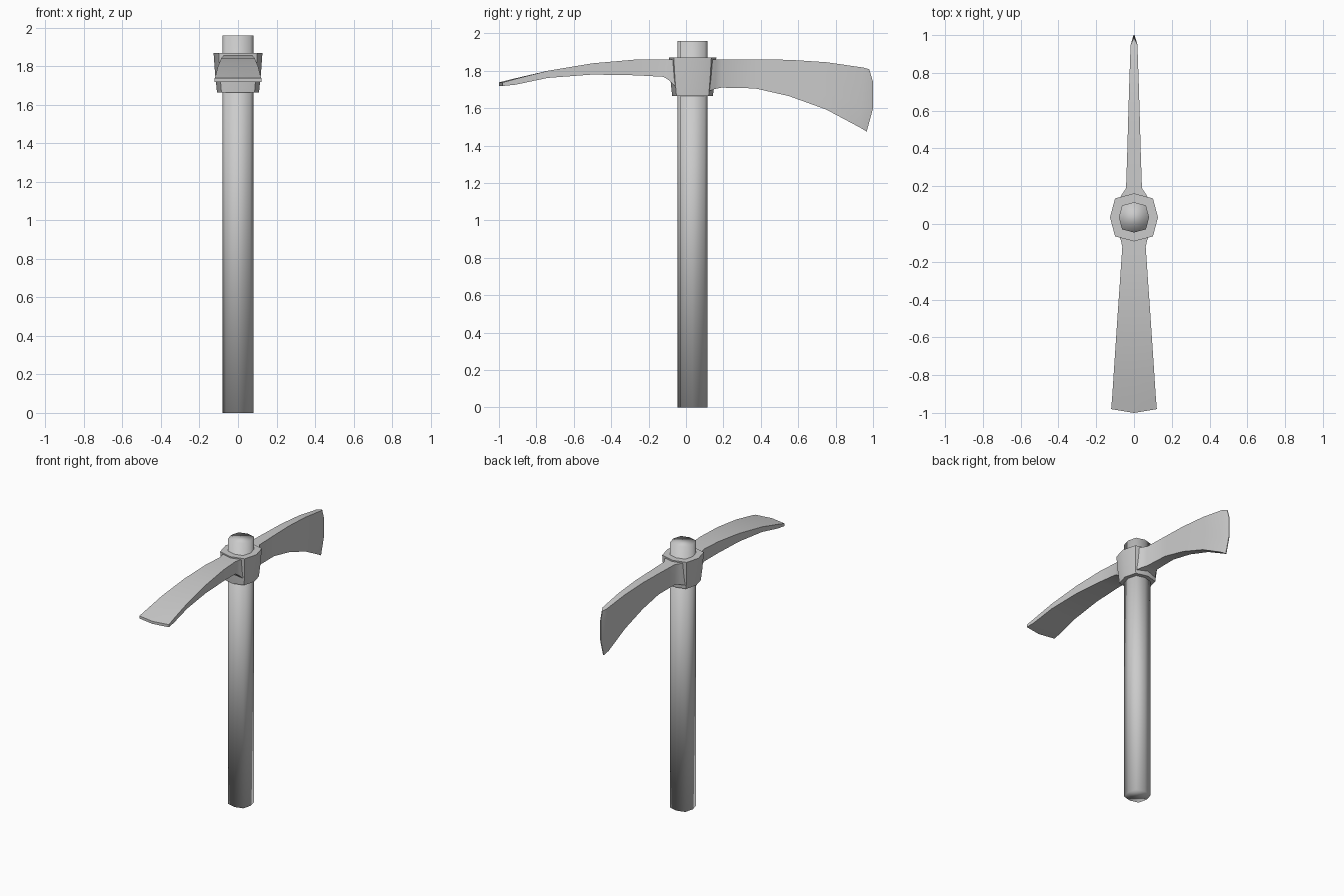
import bpy, bmesh, math

if "Cube" in bpy.data.objects:
    bpy.data.objects.remove(bpy.data.objects["Cube"])

CY = 0.035  # handle axis position in y


def loft(name, sections, angle=None):
    """Skin equal-length closed sections, cap both ends."""
    bm = bmesh.new()
    rings = [[bm.verts.new(p) for p in s] for s in sections]
    n = len(rings[0])
    for a, b in zip(rings, rings[1:]):
        for i in range(n):
            j = (i + 1) % n
            bm.faces.new((a[i], a[j], b[j], b[i]))
    bm.faces.new(rings[0])
    bm.faces.new(rings[-1])
    bmesh.ops.recalc_face_normals(bm, faces=bm.faces)
    me = bpy.data.meshes.new(name)
    bm.to_mesh(me)
    bm.free()
    ob = bpy.data.objects.new(name, me)
    bpy.context.collection.objects.link(ob)
    bpy.ops.object.select_all(action='DESELECT')
    ob.select_set(True)
    bpy.context.view_layer.objects.active = ob
    if angle is None:
        bpy.ops.object.shade_smooth()
    else:
        bpy.ops.object.shade_smooth_by_angle(angle=math.radians(angle))
    return ob


def octagon(r, z, k=0.79):
    """Eight-sided ring with points on the axes and pushed-out diagonals."""
    d = r * k
    pts = [(r, 0), (d, d), (0, r), (-d, d), (-r, 0), (-d, -d), (0, -r), (d, -d)]
    return [(x, y + CY, z) for x, y in pts]


# Handle
loft("handle", [octagon(0.08, 0), octagon(0.08, 1.96)])

# Tapered collar around the handle
loft("collar", [octagon(0.109, 1.665), octagon(0.119, 1.76), octagon(0.127, 1.87)], 40)

# Flat adze blade: y, half width, top z, bottom z, how far the middle leads
adze = [(-0.05, 0.085, 1.86, 1.71, 0), (-0.085, 0.07, 1.86, 1.745, 0),
        (-0.12, 0.062, 1.86, 1.768, 0), (-0.27, 0.072, 1.86, 1.776, 0),
        (-0.5, 0.088, 1.84, 1.78, 0), (-0.74, 0.104, 1.80, 1.762, 0),
        (-0.91, 0.115, 1.757, 1.726, 0.015), (-0.98, 0.121, 1.738, 1.719, 0.02)]
loft("adze_blade", [[(-w, y, t), (0, y - c, t), (w, y, t),
                     (w, y, b), (0, y - c, b), (-w, y, b)]
                    for y, w, t, b, c in adze], 35)


# Upright axe blade, each section has four heights on both sides
def axe_section(profile, t):
    right = [(t, y, z) for y, z in profile]
    return right + [(-x, y, z) for x, y, z in reversed(right)]


def column(y_top, z_top, y_bot, z_bot):
    return [(y_top + (y_bot - y_top) * f, z_top + (z_bot - z_top) * f)
            for f in (0, 0.22, 0.62, 1)]


axe = [(0.12, 1.86, 0.12, 1.69, 0.085), (0.16, 1.86, 0.155, 1.703, 0.062),
       (0.19, 1.86, 0.19, 1.71, 0.042), (0.37, 1.86, 0.37, 1.706, 0.036),
       (0.55, 1.859, 0.55, 1.665, 0.031), (0.75, 1.846, 0.75, 1.593, 0.025),
       (0.95, 1.817, 0.93, 1.497, 0.018)]
sections = [axe_section(column(*a[:4]), a[4]) for a in axe]
sections.append(axe_section([(0.98, 1.808), (1.0, 1.74), (1.0, 1.60), (0.966, 1.475)], 0.003))
loft("axe_blade", sections, 35)
